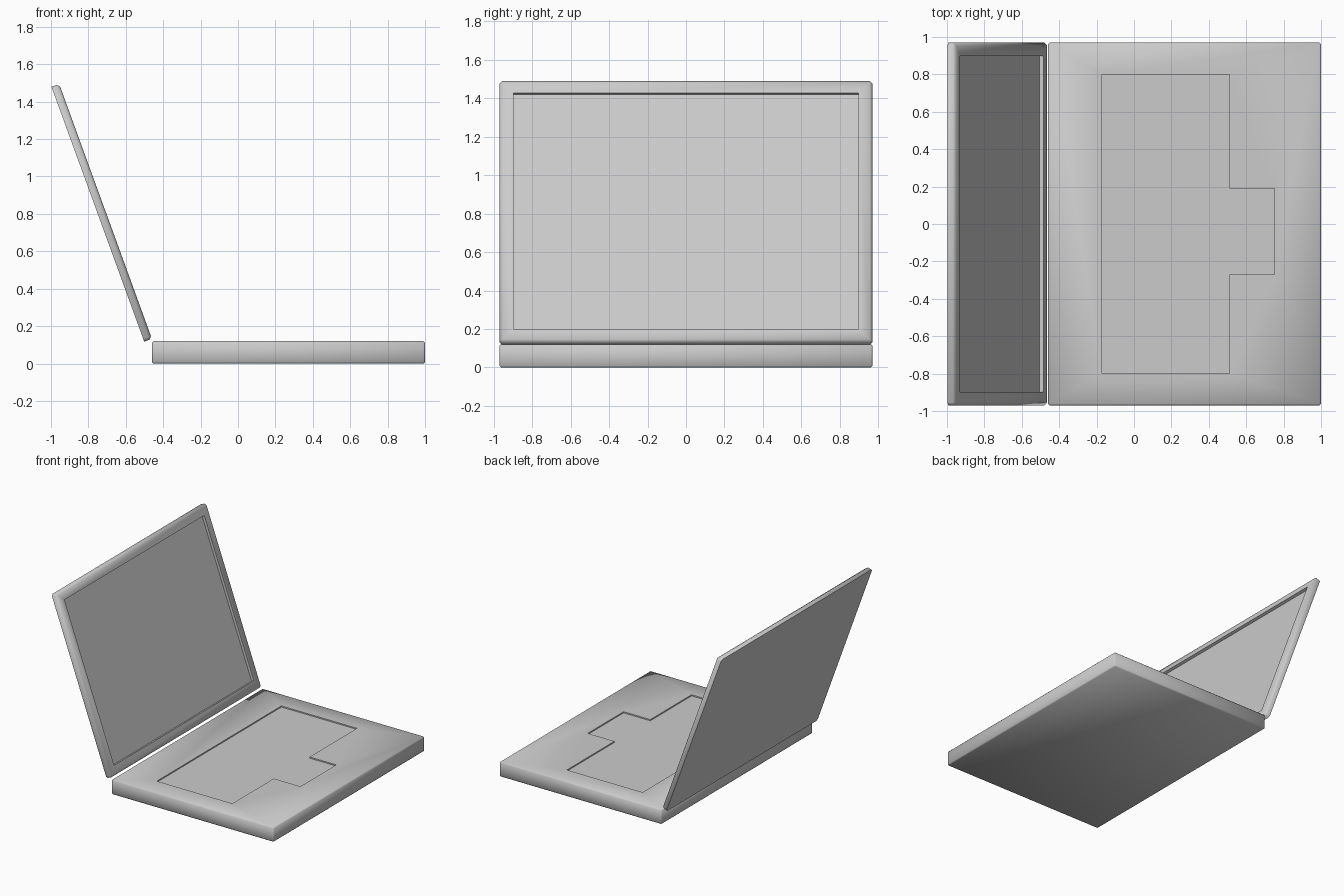
import bpy, bmesh
from math import radians
from mathutils import Matrix, Vector

cube = bpy.data.objects.get("Cube")
if cube:
    bpy.data.objects.remove(cube, do_unlink=True)

grey = bpy.data.materials.new("light_grey")
grey.use_nodes = True
colour = (0.6, 0.6, 0.6, 1)
grey.diffuse_color = colour
grey.node_tree.nodes["Principled BSDF"].inputs["Base Color"].default_value = colour


def make_object(name, bm):
    bmesh.ops.recalc_face_normals(bm, faces=bm.faces)
    mesh = bpy.data.meshes.new(name)
    bm.to_mesh(mesh)
    bm.free()
    mesh.materials.append(grey)
    obj = bpy.data.objects.new(name, mesh)
    bpy.context.collection.objects.link(obj)
    return obj


def box(low, high):
    bm = bmesh.new()
    low, high = Vector(low), Vector(high)
    bmesh.ops.create_cube(bm, size=1)
    for v in bm.verts:
        v.co = (low + high) / 2 + v.co * (high - low)
    return bm


def bevel(bm, edges, width):
    bmesh.ops.bevel(bm, geom=edges, offset=width, segments=1,
                    affect='EDGES', clamp_overlap=True)


def smooth(obj):
    bpy.ops.object.select_all(action='DESELECT')
    obj.select_set(True)
    bpy.context.view_layer.objects.active = obj
    bpy.ops.object.shade_smooth_by_angle(angle=radians(50))


# Base slab with thin softened edges
bm = box((-0.46, -0.97, 0), (1, 0.97, 0.12))
bevel(bm, bm.edges[:], 0.008)
base = make_object("base", bm)

# Shared recess for the keyboard and the touchpad
outline = [(-0.17, -0.8), (0.51, -0.8), (0.51, -0.27), (0.75, -0.27),
           (0.75, 0.19), (0.51, 0.19), (0.51, 0.8), (-0.17, 0.8)]
bm = bmesh.new()
face = bm.faces.new([bm.verts.new((x, y, 0.11)) for x, y in outline])
top = bmesh.ops.extrude_face_region(bm, geom=[face])["geom"]
bmesh.ops.translate(bm, vec=(0, 0, 0.1),
                    verts=[g for g in top if isinstance(g, bmesh.types.BMVert)])
cutter = make_object("keyboard_cutter", bm)
cutter.hide_render = True

cut = base.modifiers.new("keyboard_recess", 'BOOLEAN')
cut.object = cutter
cut.operation = 'DIFFERENCE'
cut.solver = 'EXACT'
bpy.context.view_layer.objects.active = base
bpy.ops.object.modifier_apply(modifier=cut.name)
bpy.data.objects.remove(cutter, do_unlink=True)
smooth(base)

# Lid: flat back panel, chamfered front frame, recessed screen
bm = box((-0.044, -0.97, 0), (0, 0.97, 1.45))
rim = [e for e in bm.edges if all(v.co.x > -0.01 for v in e.verts)]
corners = [e for e in bm.edges if abs(e.verts[0].co.x - e.verts[1].co.x) > 0.01]
bevel(bm, rim + corners, 0.015)
bm.faces.ensure_lookup_table()
front = max(bm.faces, key=lambda f: f.calc_center_median().x)
bmesh.ops.inset_individual(bm, faces=[front], thickness=0.058, use_even_offset=True)
well = bmesh.ops.extrude_face_region(bm, geom=[front])["geom"]
bmesh.ops.translate(bm, vec=(-0.022, 0, 0),
                    verts=[g for g in well if isinstance(g, bmesh.types.BMVert)])
if front.is_valid:
    bmesh.ops.delete(bm, geom=[front], context='FACES_ONLY')
bmesh.ops.transform(bm, verts=bm.verts,
                    matrix=Matrix.Translation((-0.46, 0, 0.132)) @ Matrix.Rotation(radians(-20), 4, 'Y'))
smooth(make_object("lid", bm))
